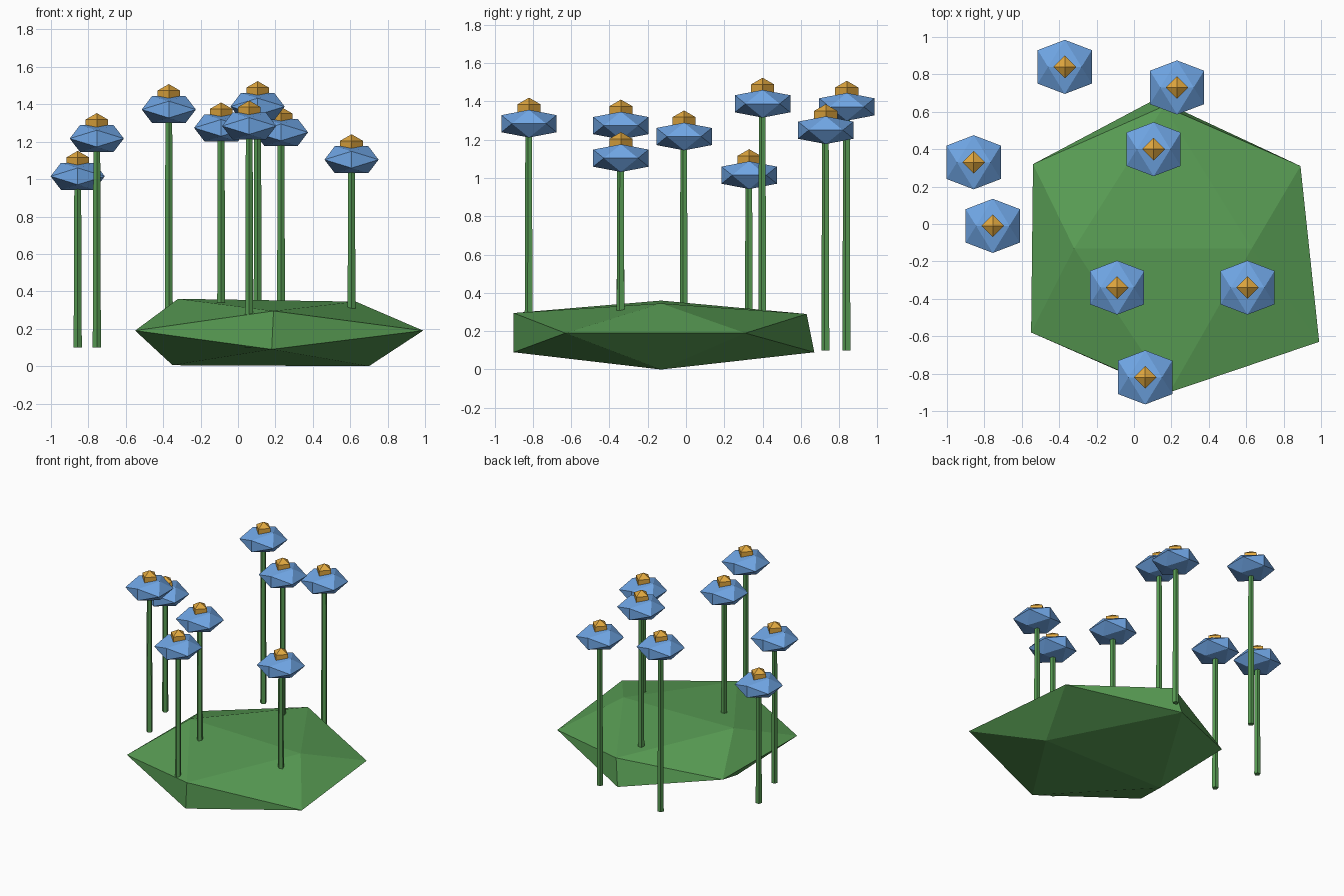
import bpy
import bmesh
from mathutils import Matrix, Vector

default = bpy.data.objects.get("Cube")
if default:
    bpy.data.objects.remove(default, do_unlink=True)


def material(name, rgb):
    mat = bpy.data.materials.new(name)
    mat.use_nodes = True
    color = (*rgb, 1.0)
    mat.diffuse_color = color
    mat.node_tree.nodes["Principled BSDF"].inputs["Base Color"].default_value = color
    return mat


LEAF = material("leaf green", (0.10, 0.34, 0.09))
STEM = material("stem green", (0.10, 0.34, 0.09))
PETAL = material("petal blue", (0.16, 0.38, 0.78))
CENTER = material("center gold", (0.75, 0.39, 0.05))


def add_object(name, bm, mat, location=(0, 0, 0)):
    bmesh.ops.recalc_face_normals(bm, faces=bm.faces)
    mesh = bpy.data.meshes.new(name)
    bm.to_mesh(mesh)
    bm.free()
    mesh.materials.append(mat)
    obj = bpy.data.objects.new(name, mesh)
    obj.location = location
    bpy.context.collection.objects.link(obj)
    return obj


def hull(points):
    bm = bmesh.new()
    for p in points:
        bm.verts.new(p)
    bmesh.ops.convex_hull(bm, input=bm.verts)
    return bm


def icosahedron(radius, squash):
    """Twenty-sided solid with an edge on top, flattened in height."""
    a, b = 0.526 * radius, 0.851 * radius
    points = []
    for s in (-1, 1):
        for t in (-1, 1):
            points += [(s * a, 0, t * b * squash),
                       (0, s * b, t * a * squash),
                       (s * b, t * a, 0)]
    return hull(points)


# Leafy mound: an uneven flattened twenty-sided solid
mound_points = [
    (-0.32, -0.13, 0.36), (0.63, -0.13, 0.345),
    (-0.35, -0.13, 0.005), (0.70, -0.13, 0.0),
    (0.19, -0.90, 0.295), (0.18, -0.90, 0.09),
    (0.16, 0.63, 0.29), (0.12, 0.67, 0.09),
    (-0.54, 0.32, 0.19), (-0.55, -0.58, 0.19),
    (0.89, 0.31, 0.19), (0.99, -0.63, 0.19),
]
add_object("leaf_mound", hull(mound_points), LEAF)


def flower(index, x, y, rim):
    # Stem: slim five-sided taper, one corner facing the front
    base = 0.1
    bm = bmesh.new()
    bmesh.ops.create_cone(bm, cap_ends=True, segments=5, radius1=0.023,
                          radius2=0.019, depth=rim - base,
                          matrix=Matrix.Rotation(3.14159, 4, "Z"))
    add_object(f"stem_{index}", bm, STEM, (x, y, (rim + base) / 2))

    # Flower head
    add_object(f"flower_head_{index}", icosahedron(0.17, 0.5), PETAL, (x, y, rim))

    # Center: four-sided bead with pointed ends
    bm = bmesh.new()
    bmesh.ops.create_uvsphere(bm, u_segments=4, v_segments=3, radius=0.07)
    add_object(f"flower_center_{index}", bm, CENTER, (x, y, rim + 0.066))


# Position and head height of each flower
flowers = [
    (-0.37, 0.84, 1.372), (-0.857, 0.33, 1.015), (-0.755, -0.01, 1.217),
    (-0.09, -0.34, 1.274), (0.06, -0.82, 1.284), (0.105, 0.40, 1.388),
    (0.23, 0.73, 1.25), (0.607, -0.34, 1.104),
]
for i, (x, y, rim) in enumerate(flowers, 1):
    flower(i, x, y, rim)
